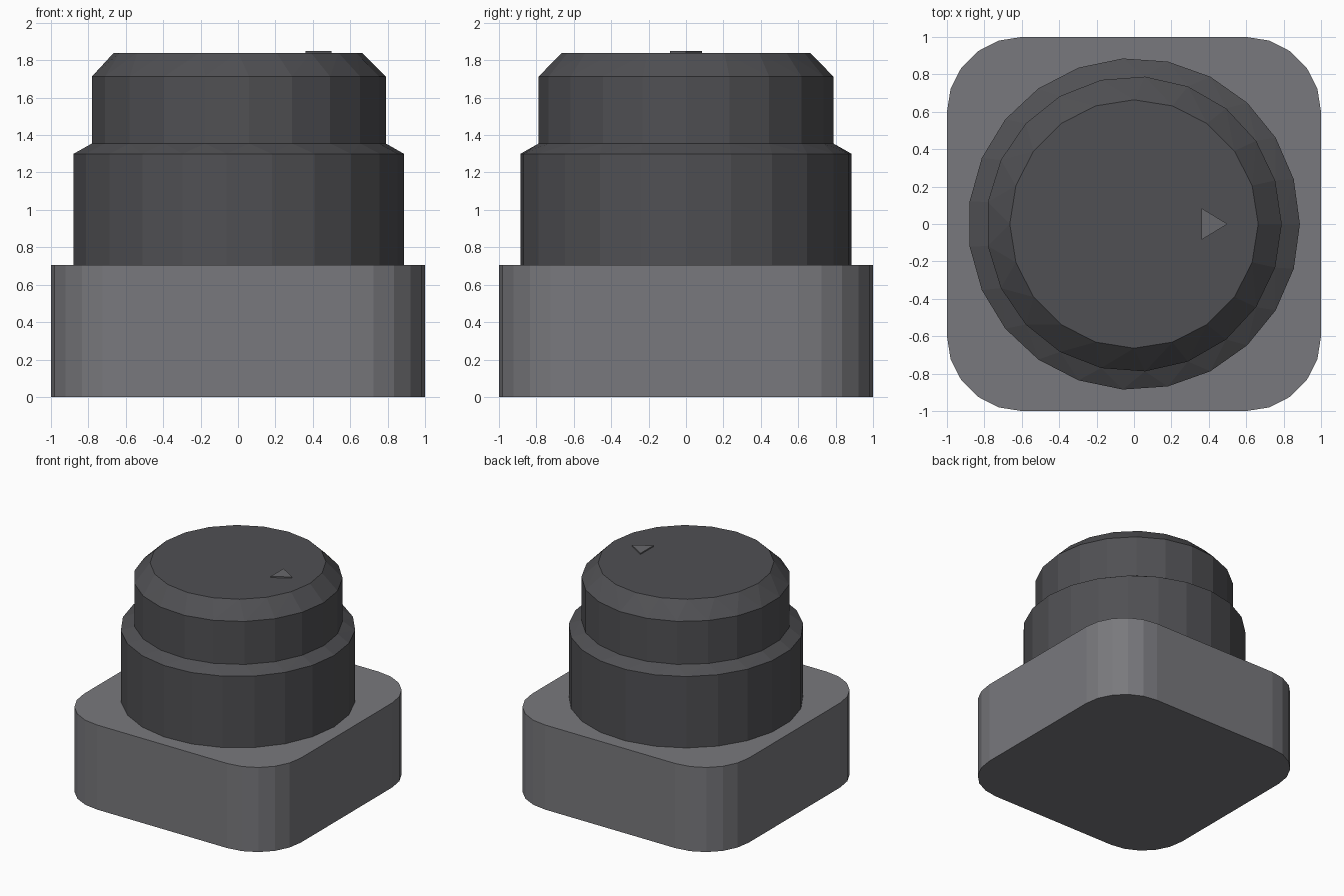
import bpy, bmesh
from math import cos, sin, pi, radians

if "Cube" in bpy.data.objects:
    bpy.data.objects.remove(bpy.data.objects["Cube"])


def material(name, rgb):
    m = bpy.data.materials.new(name)
    m.diffuse_color = (*rgb, 1)
    m.use_nodes = True
    m.node_tree.nodes["Principled BSDF"].inputs["Base Color"].default_value = m.diffuse_color
    return m


def ring(n, r, z):
    return [(r * cos(2 * pi * i / n), r * sin(2 * pi * i / n), z) for i in range(n)]


def hull(name, points, mat, open_z=()):
    """Convex flat-faced solid; flat ends at the open_z heights are left off."""
    bm = bmesh.new()
    for p in points:
        bm.verts.new(p)
    bmesh.ops.convex_hull(bm, input=bm.verts[:])
    bmesh.ops.dissolve_limit(bm, angle_limit=radians(0.5), verts=bm.verts[:], edges=bm.edges[:])
    hidden = [f for f in bm.faces
              if any(all(abs(v.co.z - z) < 1e-4 for v in f.verts) for z in open_z)]
    bmesh.ops.delete(bm, geom=hidden, context='FACES')
    bmesh.ops.recalc_face_normals(bm, faces=bm.faces[:])
    mesh = bpy.data.meshes.new(name)
    bm.to_mesh(mesh)
    bm.free()
    mesh.materials.append(mat)
    obj = bpy.data.objects.new(name, mesh)
    bpy.context.collection.objects.link(obj)
    return obj


grey = material("base_grey", (0.19, 0.19, 0.205))
dark = material("knob_dark", (0.08, 0.08, 0.087))
mark = material("marker_grey", (0.14, 0.14, 0.15))

BASE_TOP, COLLAR_TOP, STEP, CAP_EDGE, CAP_TOP = 0.705, 1.30, 1.355, 1.713, 1.84

# Square base with rounded vertical corners
outline = []
for q, (sx, sy) in enumerate([(1, 1), (-1, 1), (-1, -1), (1, -1)]):
    for k in range(6):
        a = radians(90 * q + 18 * k)
        outline.append((0.6 * sx + 0.4 * cos(a), 0.6 * sy + 0.4 * sin(a)))
hull("base", [(x, y, z) for z in (0, BASE_TOP) for x, y in outline], grey)

# Wide collar with sloped shoulder
collar_ring = ring(21, 0.79, STEP)
hull("collar", ring(23, 0.887, BASE_TOP) + ring(23, 0.887, COLLAR_TOP) + collar_ring,
     dark, (BASE_TOP, STEP))

# Turning cap with chamfered top
hull("cap", collar_ring + ring(21, 0.79, CAP_EDGE) + ring(20, 0.664, CAP_TOP), dark, (STEP,))

# Small raised direction marker
hull("marker", [(x, y, z) for z in (CAP_TOP, CAP_TOP + 0.01)
                for x, y in ((0.36, 0.085), (0.36, -0.085), (0.5, 0))], mark, (CAP_TOP,))
